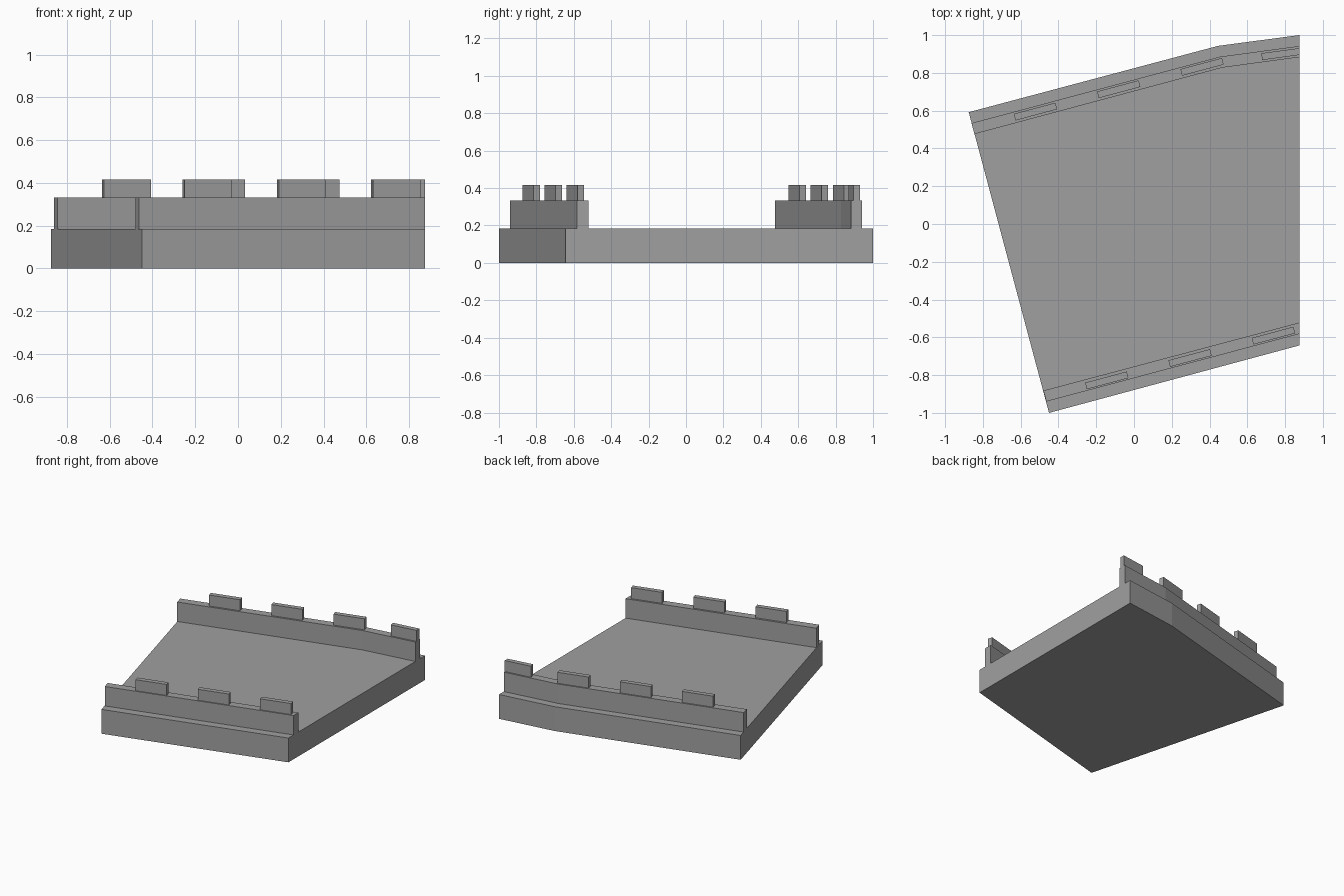
import bpy
import bmesh
from math import cos, sin, radians
from mathutils import Vector

default = bpy.data.objects.get("Cube")
if default:
    bpy.data.objects.remove(default, do_unlink=True)

stone = bpy.data.materials.new("grey_stone")
stone.use_nodes = True
GREY = (0.35, 0.35, 0.35, 1)
stone.diffuse_color = GREY
stone.node_tree.nodes["Principled BSDF"].inputs["Base Color"].default_value = GREY

FLOOR_TOP, WALL_TOP, MERLON_TOP = 0.185, 0.333, 0.417


def prism(name, outline, z0, z1):
    """Extrude a flat outline from z0 up to z1."""
    bm = bmesh.new()
    base = bm.faces.new([bm.verts.new((x, y, z0)) for x, y in outline])
    top = bmesh.ops.extrude_face_region(bm, geom=[base])["geom"]
    verts = [v for v in top if isinstance(v, bmesh.types.BMVert)]
    bmesh.ops.translate(bm, verts=verts, vec=(0, 0, z1 - z0))
    bmesh.ops.recalc_face_normals(bm, faces=bm.faces)
    mesh = bpy.data.meshes.new(name)
    bm.to_mesh(mesh)
    bm.free()
    mesh.materials.append(stone)
    obj = bpy.data.objects.new(name, mesh)
    bpy.context.collection.objects.link(obj)
    return obj


def merlon(name, x, y, angle=15, length=0.228, width=0.036):
    """Upright block on a wall, turned to follow it."""
    a = radians(angle)
    along = Vector((cos(a), sin(a))) * length / 2
    across = Vector((-sin(a), cos(a))) * width / 2
    c = Vector((x, y))
    prism(name, [c - along - across, c + along - across,
                 c + along + across, c - along + across], WALL_TOP, MERLON_TOP)


# Walkway slab
prism("walkway_slab", [(-0.45, -1.0), (0.875, -0.643), (0.875, 1.0),
                       (0.445, 0.943), (-0.875, 0.592)], 0, FLOOR_TOP)

# Parapet walls
prism("front_parapet", [(-0.464, -0.94), (0.875, -0.582), (0.875, -0.522),
                        (-0.48, -0.882)], FLOOR_TOP, WALL_TOP)
prism("back_parapet", [(-0.845, 0.476), (0.468, 0.828), (0.875, 0.883), (0.875, 0.942),
                       (0.456, 0.886), (-0.86, 0.534)], FLOOR_TOP, WALL_TOP)

# Merlons
STEP = Vector((0.441, 0.1185))
for i in range(3):
    front = Vector((-0.144, -0.828)) + STEP * i
    back = Vector((-0.522, 0.595)) + STEP * i
    merlon(f"front_merlon_{i + 1}", front.x, front.y)
    merlon(f"back_merlon_{i + 1}", back.x, back.y)

# Last merlon, cut off flush with the slab end
prism("back_merlon_end", [(0.679, 0.868), (0.875, 0.895), (0.875, 0.931),
                          (0.674, 0.904)], WALL_TOP, MERLON_TOP)
